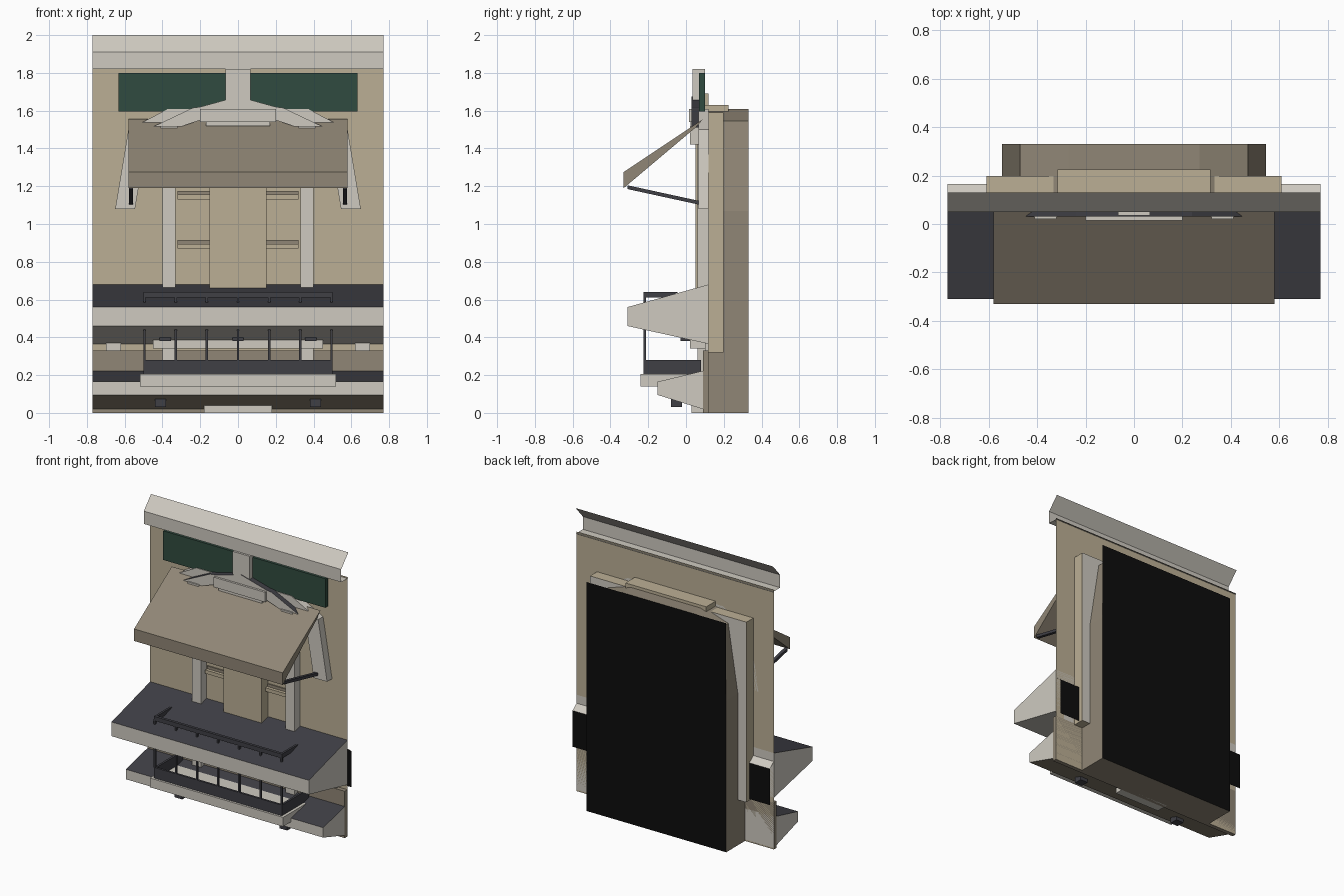
import bpy, bmesh
from mathutils import Vector

cube = bpy.data.objects.get("Cube")
if cube:
    bpy.data.objects.remove(cube, do_unlink=True)


def material(name, rgb):
    m = bpy.data.materials.new(name)
    m.use_nodes = True
    m.diffuse_color = (*rgb, 1)
    m.node_tree.nodes["Principled BSDF"].inputs["Base Color"].default_value = (*rgb, 1)
    return m


BEIGE = material("beige_plaster", (.50, .43, .30))
LIGHT = material("light_stone", (.62, .59, .53))
BROWN = material("brown_plaster", (.28, .24, .18))
DARK = material("dark_slate", (.05, .05, .06))
GREEN = material("green_board", (.03, .07, .05))
BLACK = material("black_backing", (.004, .004, .004))


def finish(name, bm, *mats):
    me = bpy.data.meshes.new(name)
    bm.to_mesh(me)
    bm.free()
    ob = bpy.data.objects.new(name, me)
    for m in mats:
        me.materials.append(m)
    bpy.context.collection.objects.link(ob)
    return ob


def box(name, xs, ys, zs, mat):
    bm = bmesh.new()
    bmesh.ops.create_cube(bm, size=1)
    for v in bm.verts:
        v.co = [r[0] if c < 0 else r[1] for c, r in zip(v.co, (xs, ys, zs))]
    return finish(name, bm, mat)


def pair(name, xs, ys, zs, mat):
    """A box on the left and its mirror on the right."""
    box("left_" + name, xs, ys, zs, mat)
    box("right_" + name, (-xs[1], -xs[0]), ys, zs, mat)


def sheet(name, corners, mat):
    bm = bmesh.new()
    bm.faces.new([bm.verts.new(c) for c in corners])
    return finish(name, bm, mat)


def sweep(name, points, step, mats, caps=True, closed=True, slots=()):
    """Extrude a 3D outline along step; slots gives the material of each side."""
    bm = bmesh.new()
    a = [bm.verts.new(p) for p in points]
    b = [bm.verts.new(Vector(p) + Vector(step)) for p in points]
    n = len(points)
    for i in range(n if closed else n - 1):
        j = (i + 1) % n
        f = bm.faces.new((a[i], a[j], b[j], b[i]))
        f.material_index = slots[i] if slots else 0
    if caps:
        bm.faces.new(a)
        bm.faces.new(b)
    bmesh.ops.recalc_face_normals(bm, faces=bm.faces)
    return finish(name, bm, *mats)


def along_x(name, profile, half, mats, **kw):
    """Sweep a (y, z) profile across the width."""
    return sweep(name, [(-half, y, z) for y, z in profile], (2 * half, 0, 0), mats, **kw)


def along_y(name, outline, y0, y1, mats, **kw):
    """Sweep an (x, z) outline from front to back."""
    return sweep(name, [(x, y0, z) for x, z in outline], (0, y1 - y0, 0), mats, **kw)


def mirrored(half):
    """Complete a right-to-centre outline with its mirror image."""
    return half + [(-x, z) for x, z in reversed(half) if x]


W = .77      # half width of the facade
WALL = .12   # depth of the wall plane

# Main wall, plinth and door step
sheet("wall", [(-W, WALL, 0), (W, WALL, 0), (W, WALL, 1.83), (-W, WALL, 1.83)], BEIGE)
box("plinth", (-W, W), (.09, WALL), (0, .33), BROWN)
box("door_step", (-.18, .18), (.03, WALL), (0, .1), LIGHT)

# Open roof trim
along_x("roof_trim", [(.13, 2), (.05, 1.91), (.05, 1.82), (.13, 1.82)], W,
        [LIGHT], caps=False, closed=False)

# Rear recess: arched shell, flat backing and the shallow box around it
arch = mirrored([(.545, 0), (.545, 1.07), (.47, 1.545), (.27, 1.61)])
along_y("arched_shell", arch, WALL, .33, [BROWN], caps=False)
sheet("rear_backing", [(-.545, .33, 0), (.545, .33, 0), (.545, .33, 1.615), (-.545, .33, 1.615)], BLACK)
box("rear_box", (-.61, .61), (WALL, .198), (.32, 1.59), BEIGE)
sheet("rear_box_back", [(-.61, .2, .32), (.61, .2, .32), (.61, .2, 1.59), (-.61, .2, 1.59)], LIGHT)
box("rear_lintel", (-.315, .315), (.1, .225), (1.5, 1.63), BEIGE)

# Side niches seen from behind
for side, s in (("left", 1), ("right", -1)):
    a, b = .61 * s, W * s
    sheet(side + "_niche_back", [(a, .165, .33), (b, .165, .33), (b, .165, .585), (a, .165, .585)], BLACK)
    sheet(side + "_niche_top", [(a, .165, .585), (b, .165, .585), (b, WALL, .62), (a, WALL, .62)], LIGHT)
pair("niche_sill", (.62, .70), (.1, WALL), (.33, .37), LIGHT)

# Centre panel, pillars and window ledges
box("centre_panel", (-.15, .15), (.05, WALL), (.6, 1.57), BEIGE)
box("centre_panel_top", (-.15, .15), (.09, WALL), (1.57, 1.69), BEIGE)
pair("pillar", (.33, .40), (.06, WALL), (.2, 1.5), LIGHT)
pair("pillar_capital", (.32, .41), (.02, WALL), (1.42, 1.52), LIGHT)
for level, z in (("lower", .87), ("upper", 1.13)):
    pair(level + "_ledge", (.15, .32), (.09, WALL), (z, z + .025), BEIGE)
    pair(level + "_ledge_recess", (.15, .32), (.112, WALL), (z + .025, z + .045), BROWN)

# Flared stone trim around the arch
outer = mirrored([(.65, 1.08), (.58, 1.5), (.37, 1.61)])
inner = mirrored([(.545, 1.08), (.48, 1.47), (.3, 1.55)])
along_y("arch_trim", outer + inner[::-1], .065, WALL, [LIGHT])

# Upper and lower sloping canopies
along_x("upper_canopy", [(.12, .68), (-.31, .56), (-.31, .46), (.12, .365)], W,
        [LIGHT, DARK], slots=(1, 0, 0, 0))
lower = along_x("lower_canopy", [(.12, .23), (-.15, .165), (-.15, .095), (.12, .01)], W,
                [LIGHT, DARK, BROWN], slots=(1, 0, 2, 0))

# Balcony base, fence and posts
box("balcony_base", (-.52, .52), (-.24, .09), (.14, .205), LIGHT)
box("fence_front", (-.5, .5), (-.225, -.21), (.205, .28), DARK)
pair("fence_side", (.485, .5), (-.225, .08), (.205, .28), DARK)
for i in range(7):
    x = (i - 3) * .165
    box("fence_post_%d" % (i + 1), (x - .006, x + .006), (-.225, -.212), (.28, .62), DARK)
box("upper_rail", (-.5, .5), (-.225, -.205), (.61, .64), DARK)
for side, s in (("left", 1), ("right", -1)):
    sweep(side + "_rail_return", [(.485 * s, -.22, .61), (.485 * s, -.22, .64),
                                 (.485 * s, -.04, .64), (.485 * s, -.1, .61)],
          (.015 * s, 0, 0), [DARK])

# Lamps and the beam below the canopies
box("canopy_beam", (-.45, .45), (.02, WALL), (.34, .385), LIGHT)
pair("upper_lamp", (.355, .415), (-.03, .03), (.38, .46), DARK)
box("centre_lamp", (-.03, .03), (-.03, .03), (.38, .46), DARK)
pair("lower_lamp", (.38, .44), (-.08, -.02), (.03, .14), DARK)

# Wedge awning with its support arms
along_x("awning", [(.09, 1.555), (-.33, 1.275), (-.33, 1.19), (.05, 1.51)], .58, [BROWN])
for side, s in (("left", 1), ("right", -1)):
    sweep(side + "_awning_arm", [(.555 * s, -.31, 1.205), (.555 * s, .08, 1.12),
                                (.555 * s, .08, 1.1), (.555 * s, -.31, 1.185)],
          (.022 * s, 0, 0), [DARK])

# Crest above the awning
crest = mirrored([(.32, 1.51), (.46, 1.51), (.24, 1.615), (.2, 1.62), (0, 1.675)])
crest += [(-.2, 1.55), (.2, 1.55)]
along_y("crest", crest, .03, .1, [LIGHT, DARK], slots=(0, 1, 1, 1, 1, 1, 1, 0, 0, 0, 0))
box("crest_plaque", (-.2, .2), (.015, .09), (1.54, 1.61), LIGHT)
box("crest_plaque_foot", (-.17, .17), (.025, .09), (1.52, 1.54), LIGHT)

# Green boards either side of the centre post
pair("green_board", (.066, .633), (.07, .1), (1.595, 1.8), GREEN)
box("centre_post", (-.066, .066), (.035, .1), (1.6, 1.82), LIGHT)
